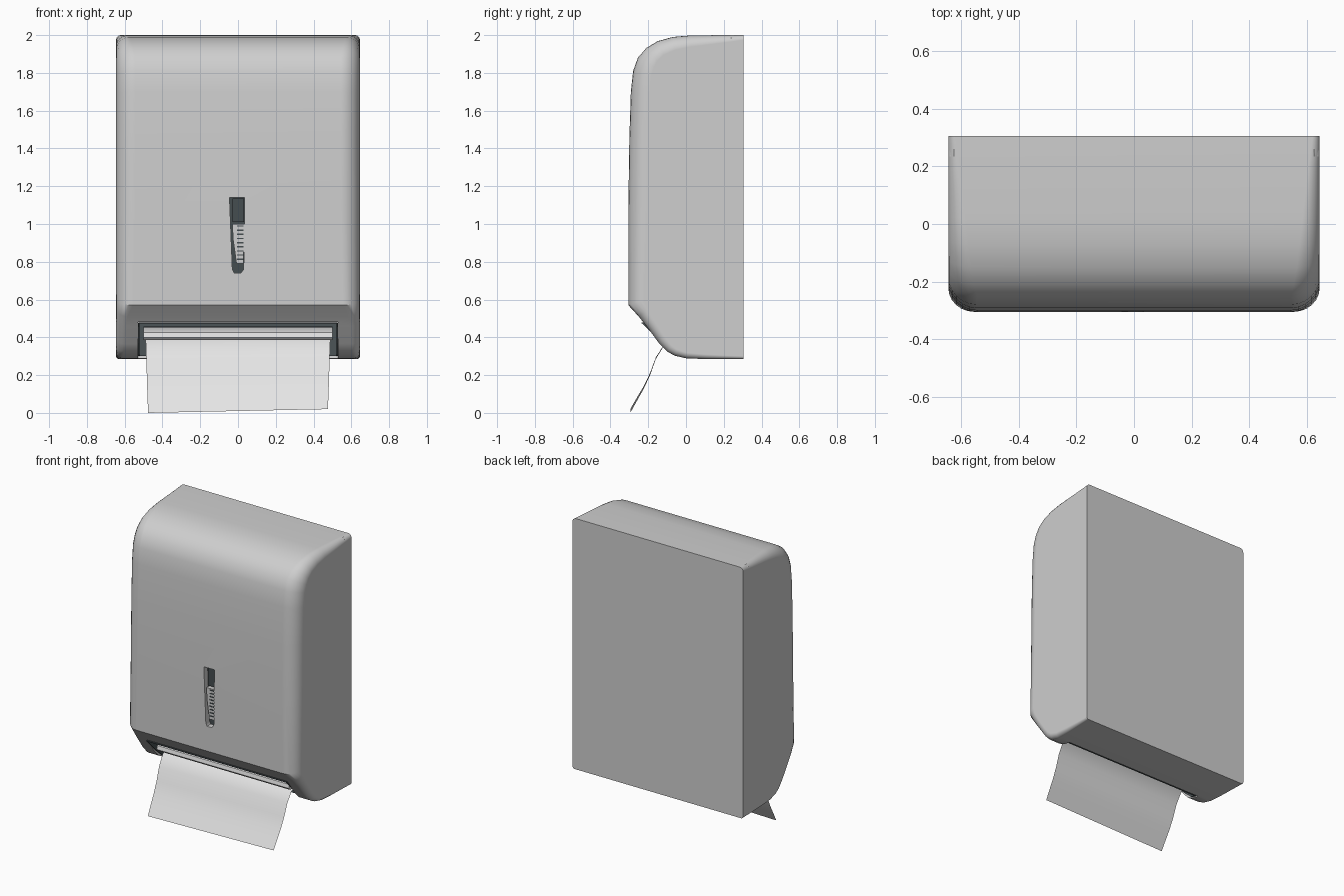
import bpy, bmesh, math
from mathutils import Vector

cube = bpy.data.objects.get("Cube")
if cube:
    bpy.data.objects.remove(cube, do_unlink=True)


def material(name, rgb):
    m = bpy.data.materials.new(name)
    m.use_nodes = True
    m.diffuse_color = (*rgb, 1)
    m.node_tree.nodes["Principled BSDF"].inputs["Base Color"].default_value = (*rgb, 1)
    return m


shell_grey = material("shell grey", (0.62, 0.62, 0.62))
paper_white = material("paper white", (0.78, 0.78, 0.78))
dark_grey = material("dark grey", (0.06, 0.075, 0.08))


def make(name, bm, mat):
    bmesh.ops.recalc_face_normals(bm, faces=bm.faces)
    me = bpy.data.meshes.new(name)
    bm.to_mesh(me)
    bm.free()
    ob = bpy.data.objects.new(name, me)
    bpy.context.collection.objects.link(ob)
    me.materials.append(mat)
    return ob


def loft(name, rings, mat, closed=True):
    """Skin a list of point rings; closed rings are capped at both ends."""
    bm = bmesh.new()
    vs = [[bm.verts.new(p) for p in r] for r in rings]
    n = len(rings[0])
    for a, b in zip(vs, vs[1:]):
        for i in range(n if closed else n - 1):
            j = (i + 1) % n
            bm.faces.new((a[i], a[j], b[j], b[i]))
    if closed:
        bm.faces.new(vs[0])
        bm.faces.new(vs[-1])
    return make(name, bm, mat)


def prism_x(name, pts, x0, x1, mat):
    return loft(name, [[(x, y, z) for y, z in pts] for x in (x0, x1)], mat)


def prism_y(name, pts, y0, y1, mat):
    return loft(name, [[(x, y, z) for x, z in pts] for y in (y0, y1)], mat)


def rect(a0, a1, b0, b1):
    return [(a0, b0), (a1, b0), (a1, b1), (a0, b1)]


def select(ob):
    bpy.ops.object.select_all(action='DESELECT')
    ob.select_set(True)
    bpy.context.view_layer.objects.active = ob


def smooth(ob, angle=32):
    select(ob)
    bpy.ops.object.shade_smooth_by_angle(angle=math.radians(angle))


def cut(ob, cutter):
    mod = ob.modifiers.new("cut", 'BOOLEAN')
    mod.operation, mod.solver, mod.object = 'DIFFERENCE', 'EXACT', cutter
    select(ob)
    bpy.ops.object.modifier_apply(modifier=mod.name)
    bpy.data.objects.remove(cutter, do_unlink=True)


# Housing: side profile (y, z, corner softness) lofted across x with rounded ends
BACK, HALF, R = 0.305, 0.645, 0.1
profile = [
    (BACK, 2.0, .25), (.2, 2.0, .4), (.02, 1.998, .6), (-.07, 1.99, .7),
    (-.15, 1.968, .8), (-.21, 1.932, .9), (-.255, 1.88, 1), (-.28, 1.81, 1),
    (-.292, 1.7, 1), (-.3, 1.45, 1), (-.305, 1.1, 1), (-.305, .57, .9),
    (-.25, .51, .6), (-.21, .46, .5), (-.14, .365, .45), (-.1, .325, .4),
    (-.06, .303, .35), (0, .289, .3), (.1, .285, .25), (BACK, .285, .15)]


def inward(i):
    if i in (0, len(profile) - 1):
        return Vector((0, -1 if i == 0 else 1))
    p, c, n = (Vector(profile[k][:2]) for k in (i - 1, i, i + 1))
    d = (c - p).normalized() + (n - c).normalized()
    return Vector((-d.y, d.x)).normalized()


rings = []
STEPS = 6
for side in (-1, 1):
    part = []
    for s in range(STEPS + 1):
        t = math.pi / 2 * s / STEPS
        ring = []
        for i, (y, z, w) in enumerate(profile):
            off = inward(i) * R * w * (1 - math.cos(t))
            ring.append((side * (HALF - R * w * (1 - math.sin(t))), y + off.x, z + off.y))
        part.append(ring)
    rings += part[::-1] if side < 0 else part
housing = loft("housing", rings, shell_grey)

# Paper mouth and latch slot openings
slot = [(-.045, 1.14), (.035, 1.14), (.03, .76), (.015, .74), (-.02, .74), (-.03, .76)]
cut(housing, prism_x("mouth_cutter", [(-.5, .2), (-.02, .2), (.04, .48), (-.5, .48)],
                     -.53, .53, shell_grey))
cut(housing, prism_y("slot_cutter", slot, -.4, -.26, shell_grey))
smooth(housing)
wn = housing.modifiers.new("weighted normals", 'WEIGHTED_NORMAL')
wn.keep_sharp = True

# Dark lining of the mouth
prism_x("mouth_roof", rect(-.235, .03, .474, .479), -.528, .528, dark_grey)
prism_x("mouth_back", [(-.025, .3), (-.02, .3), (.035, .475), (.03, .475)], -.528, .528, dark_grey)
cheek = [(-.235, .476), (.03, .476), (-.02, .3), (-.06, .31), (-.13, .37)]
for side, label in ((1, "left"), (-1, "right")):
    prism_x(label + "_mouth_cheek", cheek, side * .522, side * .529, dark_grey)
    # Rear hinge tab at each top corner
    prism_y(label + "_hinge_tab",
            [(side * .5, 1.97), (side * .54, 1.999), (side * .625, 1.998),
             (side * .64, 1.985), (side * .642, 1.966)], .235, .304, shell_grey)

# Guide bar above the sheet
bar = prism_x("guide_bar", [(-.15, .385), (-.165, .4), (-.16, .425), (-.13, .44),
                            (.0, .455), (.0, .385)], -.5, .5, paper_white)
smooth(bar, 40)
prism_x("bar_slit", rect(-.1, -.02, .452, .458), -.5, .5, dark_grey)

# Hanging paper sheet, slightly tapered and tilted
path = [(.0, .44), (-.06, .4), (-.12, .35), (-.16, .285), (-.19, .2),
        (-.225, .125), (-.262, .06), (-.295, 0)]
sheet = []
for side in (-1, 1):
    row = []
    for i, (y, z) in enumerate(path):
        f = i / (len(path) - 1)
        row.append((side * (.492 - .016 * f), y, z + (.02 * f if side > 0 else 0)))
    sheet.append(row)
smooth(loft("paper_sheet", sheet, paper_white, closed=False))

# Latch: dark pocket, pale lever and ribs
prism_y("latch_pocket", slot, -.265, -.259, dark_grey)
prism_y("latch_lever", [(-.03, 1.0), (.034, 1.0), (.029, .79), (-.008, .79), (-.026, .92)],
        -.298, -.262, shell_grey)
prism_y("latch_block", rect(-.028, .033, 1.01, 1.135), -.285, -.262, dark_grey)
for k in range(9):
    z = .81 + k * .022
    prism_y(f"latch_rib_{k + 1}", rect(-.004, .028, z, z + .007), -.301, -.297, dark_grey)
